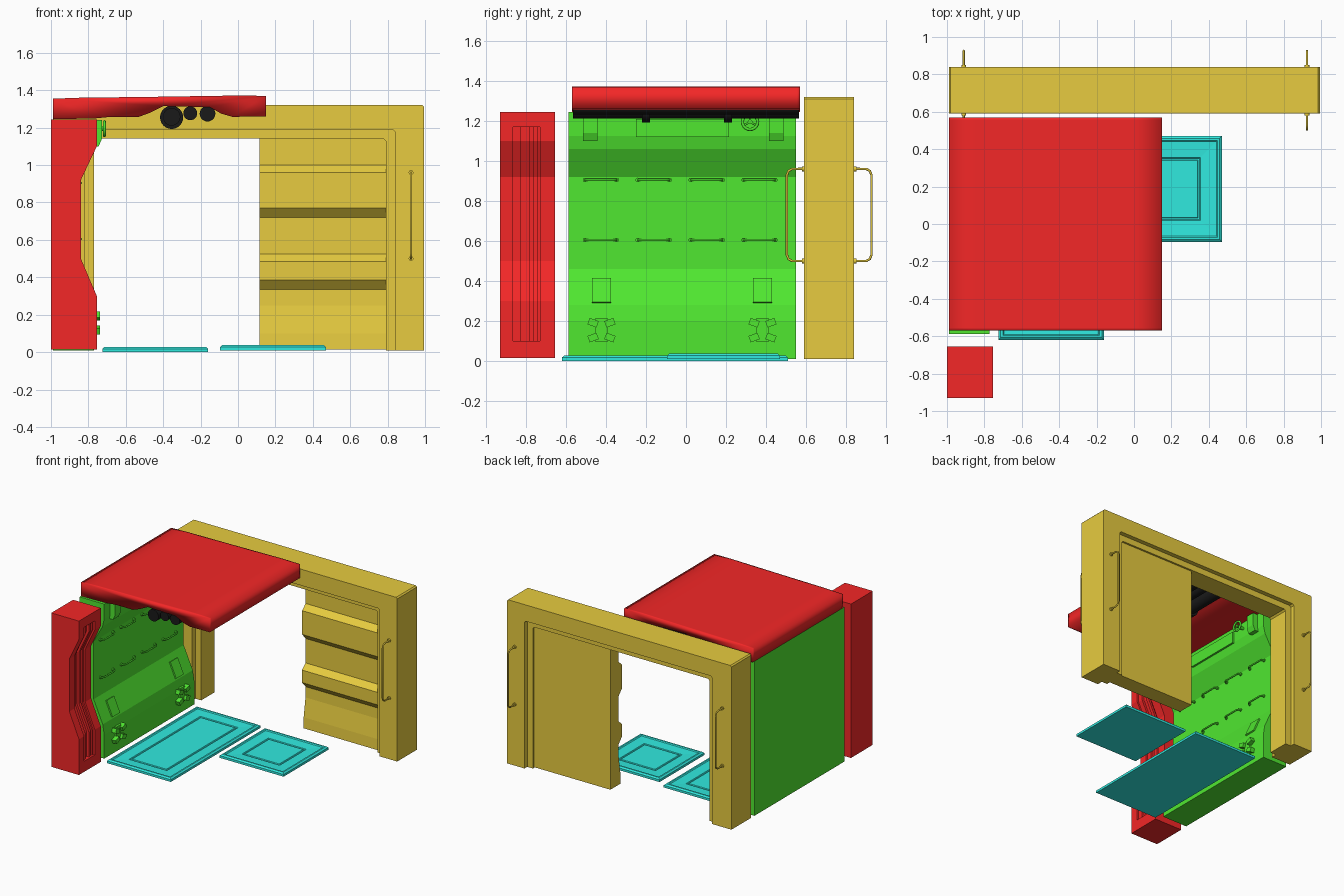
import bpy, bmesh, math
from mathutils import Vector

if "Cube" in bpy.data.objects:
    bpy.data.objects.remove(bpy.data.objects["Cube"])


def material(name, rgb):
    m = bpy.data.materials.new(name)
    m.diffuse_color = (*rgb, 1)
    m.use_nodes = True
    m.node_tree.nodes["Principled BSDF"].inputs["Base Color"].default_value = m.diffuse_color
    return m


RED = material("red", (0.9, 0.02, 0.02))
GREEN = material("green", (0.08, 0.8, 0.03))
GOLD = material("gold", (0.8, 0.6, 0.05))
CYAN = material("cyan", (0.03, 0.82, 0.74))
BLACK = material("black", (0.01, 0.01, 0.01))


def finish(name, bm, mat):
    bmesh.ops.recalc_face_normals(bm, faces=bm.faces)
    me = bpy.data.meshes.new(name)
    bm.to_mesh(me)
    bm.free()
    me.materials.append(mat)
    ob = bpy.data.objects.new(name, me)
    bpy.context.collection.objects.link(ob)
    return ob


def prism(name, pts, stations, mat, axis="y"):
    """Extrude a closed (horizontal, z) outline through stations along x or y."""
    bm = bmesh.new()
    rings = [[bm.verts.new((a, s, z) if axis == "y" else (s, a, z)) for a, z in pts]
             for s in stations]
    n = len(pts)
    for r0, r1 in zip(rings, rings[1:]):
        for i in range(n):
            bm.faces.new((r0[i], r0[(i + 1) % n], r1[(i + 1) % n], r1[i]))
    bm.faces.new(rings[0])
    bm.faces.new(rings[-1])
    return finish(name, bm, mat)


def box(name, x, y, z, mat, tilt=0, roll=0):
    bm = bmesh.new()
    bmesh.ops.create_cube(bm, size=1)
    bmesh.ops.scale(bm, vec=(x[1] - x[0], y[1] - y[0], z[1] - z[0]), verts=bm.verts)
    ob = finish(name, bm, mat)
    ob.location = (sum(x) / 2, sum(y) / 2, sum(z) / 2)
    ob.rotation_euler = (roll, tilt, 0)
    return ob


def cut(ob, cutter):
    mod = ob.modifiers.new("cut", "BOOLEAN")
    mod.operation = "DIFFERENCE"
    mod.object = cutter
    bpy.context.view_layer.objects.active = ob
    bpy.ops.object.modifier_apply(modifier=mod.name)
    bpy.data.objects.remove(cutter)


def tube(name, pts, r, mat, cyclic=False):
    cu = bpy.data.curves.new(name, "CURVE")
    cu.dimensions = "3D"
    cu.bevel_depth = r
    cu.bevel_resolution = 2
    cu.use_fill_caps = True
    sp = cu.splines.new("POLY")
    sp.points.add(len(pts) - 1)
    for p, co in zip(sp.points, pts):
        p.co = (*co, 1)
    sp.use_cyclic_u = cyclic
    cu.materials.append(mat)
    ob = bpy.data.objects.new(name, cu)
    bpy.context.collection.objects.link(ob)
    bpy.ops.object.select_all(action="DESELECT")
    ob.select_set(True)
    bpy.context.view_layer.objects.active = ob
    bpy.ops.object.convert(target="MESH")
    return ob


def cylinder(name, center, r, length, axis, mat, seg=24):
    bm = bmesh.new()
    bmesh.ops.create_cone(bm, cap_ends=True, segments=seg, radius1=r, radius2=r, depth=length)
    ob = finish(name, bm, mat)
    ob.location = center
    ob.rotation_euler = Vector(axis).to_track_quat("Z", "Y").to_euler()
    bpy.ops.object.select_all(action="DESELECT")
    ob.select_set(True)
    bpy.context.view_layer.objects.active = ob
    bpy.ops.object.shade_smooth_by_angle()
    return ob


# Red corner pillar with vertical grooves following its waisted face
face = [(-0.755, 0.1), (-0.755, 0.3), (-0.84, 0.5), (-0.84, 0.92), (-0.755, 1.1), (-0.755, 1.17)]
pillar = prism("corner_pillar", [(-1, 0.015), (-0.755, 0.015)] + face[1:5] +
               [(-0.755, 1.245), (-1, 1.245)], (-0.93, -0.655), RED)
for y0, y1, d in ((-0.865, -0.73, 0.015), (-0.825, -0.785, 0.035), (-0.76, -0.745, 0.035)):
    groove = [(x - d, z) for x, z in face] + [(-0.6, 1.17), (-0.6, 0.1)]
    cut(pillar, prism("groove_cutter", groove, (y0, y1), RED))

# Green side wall
prism("side_wall", [(-0.99, 0.01), (-0.772, 0.01), (-0.772, 0.2), (-0.785, 0.28), (-0.865, 0.46),
                    (-0.868, 0.92), (-0.788, 1.06), (-0.772, 1.125), (-0.772, 1.245),
                    (-0.99, 1.245)], (-0.587, 0.55), GREEN)
for z in (0.605, 0.905):
    for i in range(4):
        y = -0.425 + 0.264 * i
        arc = [(-0.87, y - 0.08), (-0.847, y - 0.075), (-0.84, y - 0.06),
               (-0.84, y + 0.06), (-0.847, y + 0.075), (-0.87, y + 0.08)]
        tube("wall_grip", [(a, b, z) for a, b in arc], 0.006, GREEN)
        for e in (-0.08, 0.08):
            cylinder("grip_foot", (-0.863, y + e, z), 0.011, 0.014, (1, 0, 0), GREEN, 10)

# Wall fittings: upper panel, straps, pockets and clamps
box("upper_panel", (-0.79, -0.758), (-0.25, 0.215), (1.12, 1.21), GREEN)
for y in (-0.478, 0.45):
    prism("upper_strap", [(-0.79, 1.1), (-0.745, 1.1), (-0.728, 1.14), (-0.728, 1.24),
                          (-0.79, 1.24)], (y - 0.036, y + 0.036), GREEN)
for y in (-0.422, 0.382):
    box("wall_pocket", (-0.83, -0.805), (y - 0.047, y + 0.047), (0.285, 0.415), GREEN, tilt=-0.42)
    box("clamp_base", (-0.78, -0.758), (y - 0.03, y + 0.03), (0.095, 0.215), GREEN)
    for sy in (-1, 1):
        for sz in (-1, 1):
            box("clamp_jaw", (-0.78, -0.737), (y + sy * 0.042 - 0.024, y + sy * 0.042 + 0.024),
                (0.155 + sz * 0.037 - 0.017, 0.155 + sz * 0.037 + 0.017), GREEN,
                roll=sy * sz * 0.35)

# Valve wheel
wc = Vector((-0.714, 0.32, 1.195))
ring = [wc + Vector((0, 0.038 * math.cos(t * math.pi / 12), 0.038 * math.sin(t * math.pi / 12)))
        for t in range(24)]
tube("valve_wheel", ring, 0.008, GREEN, cyclic=True)
for k in range(3):
    a = math.pi / 2 + k * 2 * math.pi / 3
    tube("wheel_spoke", [wc, wc + Vector((0, 0.036 * math.cos(a), 0.036 * math.sin(a)))],
         0.005, GREEN)
cylinder("valve_stem", (-0.745, 0.32, 1.195), 0.012, 0.07, (1, 0, 0), GREEN, 12)

# Red roof slab with a scooped underside
roof = prism("roof", [(-0.99, 1.245), (-0.76, 1.25), (-0.68, 1.258), (-0.53, 1.258), (-0.47, 1.28),
                      (-0.4, 1.315), (-0.15, 1.31), (-0.09, 1.275), (-0.03, 1.258),
                      (0.15, 1.26), (0.15, 1.37), (0.0, 1.372), (-0.45, 1.365), (-0.85, 1.36),
                      (-0.99, 1.355)], (-0.57, -0.555, -0.4, 0.4, 0.555, 0.57), RED)
roof.data.shade_smooth()

# Black pipes under the roof
for x, z, r in ((-0.355, 1.258, 0.047), (-0.255, 1.277, 0.037), (-0.163, 1.275, 0.042)):
    cylinder("roof_pipe", (x, 0, z), r, 1.13, (0, 1, 0), BLACK)
for y in (-0.2, 0.21):
    cylinder("pipe_collar", (-0.355, y, 1.255), 0.062, 0.04, (0, 1, 0), BLACK)

# Gold door frame with a stepped opening
frame = prism("door_frame", [(-0.99, 0.01), (-0.99, 1.31), (-0.98, 1.32), (0.985, 1.32),
                             (0.995, 1.31), (0.995, 0.01)], (0.59, 0.84), GOLD)


def opening(x0, x1, top, y0, y1):
    c = 0.012
    return prism("opening_cutter", [(x0, -0.1), (x0, top - c), (x0 + c, top), (x1 - c, top),
                                    (x1, top - c), (x1, -0.1)], (y0, y1), GOLD)


cut(frame, opening(-0.77, 0.79, 1.142, 0.5, 0.95))
cut(frame, opening(-0.82, 0.84, 1.19, 0.5, 0.635))
cut(frame, opening(-0.82, 0.84, 1.19, 0.805, 0.95))

# Sliding door with ridged inner face and flat outer face
prism("sliding_door", [(0.79, 0.015), (0.79, 1.142), (0.69, 1.142), (0.69, 1.0), (0.645, 0.96),
                       (0.645, 0.77), (0.69, 0.72), (0.69, 0.525), (0.645, 0.485),
                       (0.645, 0.385), (0.69, 0.335), (0.688, 0.25), (0.665, 0.1),
                       (0.66, 0.015)], (0.115, 0.792), GOLD, axis="x")

# Grab bars on both faces of the frame
for x in (-0.91, 0.925):
    for y, d in ((0.59, -1), (0.84, 1)):
        path = [(-0.01, 0.96), (0.06, 0.96), (0.078, 0.95), (0.086, 0.93),
                (0.086, 0.53), (0.078, 0.51), (0.06, 0.5), (-0.01, 0.5)]
        tube("grab_bar", [(x, y + d * o, z) for o, z in path], 0.006, GOLD)
        for z in (0.5, 0.96):
            cylinder("bar_foot", (x, y + d * 0.005, z), 0.013, 0.012, (0, 1, 0), GOLD, 12)


# Cyan floor panels built from concentric rectangular rings
def floor_panel(name, x0, x1, y0, y1, z):
    bm = bmesh.new()
    rings = []
    for i, h in ((0, 0), (0, 0.018), (0.012, 0.028), (0.024, 0.028), (0.03, 0.021), (0.115, 0.017),
                 (0.119, 0.011), (0.127, 0.011), (0.131, 0.017)):
        rings.append([bm.verts.new(p) for p in (
            (x0 + i, y0 + i, z + h), (x1 - i, y0 + i, z + h),
            (x1 - i, y1 - i, z + h), (x0 + i, y1 - i, z + h))])
    for a, b in zip(rings, rings[1:]):
        for k in range(4):
            bm.faces.new((a[k], a[(k + 1) % 4], b[(k + 1) % 4], b[k]))
    bm.faces.new(rings[0])
    bm.faces.new(rings[-1])
    return finish(name, bm, CYAN)


floor_panel("long_floor_panel", -0.725, -0.16, -0.62, 0.51, 0.0)
floor_panel("square_floor_panel", -0.095, 0.47, -0.095, 0.47, 0.01)
